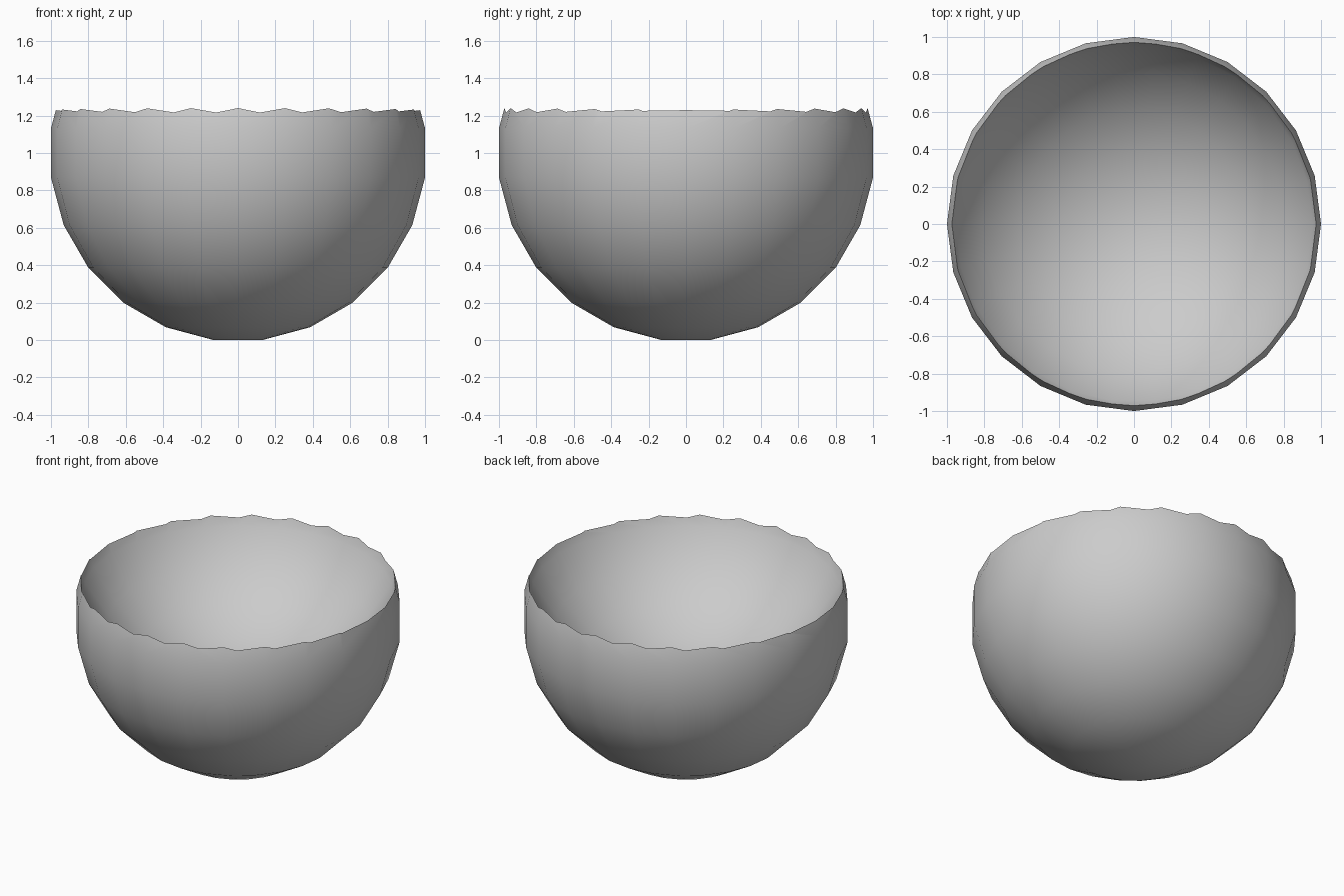
import bpy, bmesh
from math import sin, cos, pi, radians
from mathutils import Vector

cube = bpy.data.objects.get("Cube")
if cube:
    bpy.data.objects.remove(cube, do_unlink=True)

UNIT = 1 / (7.5 * cos(pi / 24))     # makes the widest ring 1 in radius

# Plain grey material
grey = bpy.data.materials.new("grey")
grey.use_nodes = True
colour = (0.6, 0.6, 0.6, 1)
grey.diffuse_color = colour
grey.node_tree.nodes["Principled BSDF"].inputs["Base Color"].default_value = colour


def ball(name, radius, sides, height):
    """Faceted ball with flat caps in place of poles."""
    bm = bmesh.new()
    count = (sides + 1) // 2
    rings = []
    for k in range(count):
        polar = pi * (k + 0.5) / count
        r, z = radius * sin(polar), height - radius * cos(polar)
        rings.append([bm.verts.new((r * cos(a), r * sin(a), z))
                      for a in (2 * pi * i / sides for i in range(sides))])
    bm.faces.new(rings[0][::-1])
    bm.faces.new(rings[-1])
    for low, high in zip(rings, rings[1:]):
        for i in range(sides):
            j = (i + 1) % sides
            bm.faces.new((low[i], low[j], high[j], high[i]))
    mesh = bpy.data.meshes.new(name)
    bm.to_mesh(mesh)
    bm.free()
    mesh.materials.append(grey)
    obj = bpy.data.objects.new(name, mesh)
    bpy.context.collection.objects.link(obj)
    return obj


# Outer ball, and a slightly larger one set higher that scoops out the hollow
bowl = ball("bowl", 7.5 * UNIT, 24, 1.0)
hollow = ball("hollow_cutter", 8 * UNIT, 26, 1.0 + 5 * UNIT)
hollow.hide_render = True

cut = bowl.modifiers.new("hollow", "BOOLEAN")
cut.operation = "DIFFERENCE"
cut.solver = "EXACT"
cut.object = hollow

# Bake the cut and drop the cutter
depsgraph = bpy.context.evaluated_depsgraph_get()
carved = bpy.data.meshes.new_from_object(bowl.evaluated_get(depsgraph))
bowl.modifiers.clear()
bowl.data = carved
bpy.data.objects.remove(hollow, do_unlink=True)

# Smooth walls with a crisp rim
bpy.ops.object.select_all(action="DESELECT")
bowl.select_set(True)
bpy.context.view_layer.objects.active = bowl
bpy.ops.object.shade_smooth_by_angle(angle=radians(35))
